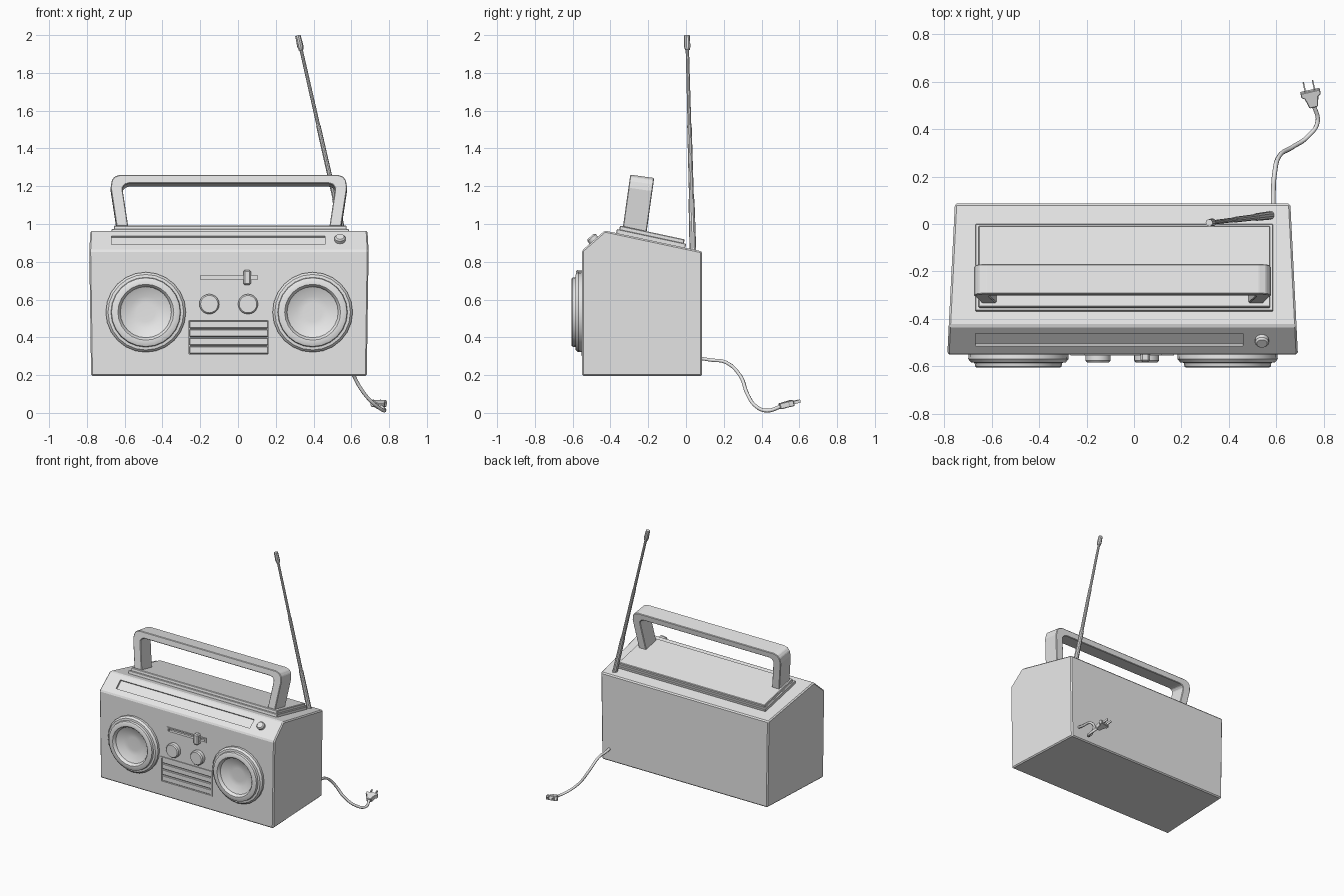
import bpy, bmesh, math
from mathutils import Matrix, Vector

if "Cube" in bpy.data.objects:
    bpy.data.objects.remove(bpy.data.objects["Cube"])

grey = bpy.data.materials.new("grey plastic")
grey.diffuse_color = (0.8, 0.8, 0.8, 1)
grey.use_nodes = True
grey.node_tree.nodes["Principled BSDF"].inputs["Base Color"].default_value = grey.diffuse_color
CX = -0.048            # middle of the case
FRONT = -0.55          # front panel
TILT = math.atan2(0.11, 0.515)             # fall of the top panel
SLOPE = Matrix.Rotation(math.atan2(0.105, 0.12) - math.pi / 2, 4, 'X')


def finish(bm, name, matrix=None, bevel=0, smooth=False, segments=1):
    bmesh.ops.recalc_face_normals(bm, faces=bm.faces[:])
    if bevel:
        edges = [e for e in bm.edges if e.calc_face_angle(0) > 0.3]
        bmesh.ops.bevel(bm, geom=edges, offset=bevel, segments=segments,
                        affect='EDGES', profile=0.5)
    if matrix:
        bm.transform(matrix)
    me = bpy.data.meshes.new(name)
    bm.to_mesh(me)
    bm.free()
    me.materials.append(grey)
    ob = bpy.data.objects.new(name, me)
    bpy.context.collection.objects.link(ob)
    bpy.context.view_layer.objects.active = ob
    if smooth:
        bpy.ops.object.select_all(action='DESELECT')
        ob.select_set(True)
        bpy.ops.object.shade_smooth_by_angle(angle=math.radians(35))
    return ob


def box(name, size, loc=(0, 0, 0), matrix=None, bevel=0):
    bm = bmesh.new()
    bmesh.ops.create_cube(bm, size=1)
    bm.transform(Matrix.Translation(loc) @ Matrix.Diagonal((*size, 1)))
    return finish(bm, name, matrix, bevel)


def lathe(name, profile, loc, axis, sides=24):
    """Revolve (radius, height) points around an axis starting at loc."""
    bm = bmesh.new()
    rings = []
    for r, h in profile:
        rings.append([bm.verts.new((r * math.cos(t), r * math.sin(t), h))
                      for t in (2 * math.pi * i / sides for i in range(sides))])
    for a, b in zip(rings, rings[1:]):
        for i in range(sides):
            j = (i + 1) % sides
            bm.faces.new((a[i], a[j], b[j], b[i]))
    bm.faces.new(rings[0])
    bm.faces.new(rings[-1])
    rot = Vector(axis).to_track_quat('Z', 'Y').to_matrix().to_4x4()
    return finish(bm, name, Matrix.Translation(loc) @ rot, smooth=True)


def prism(points, to_a, to_b):
    bm = bmesh.new()
    a = [bm.verts.new(to_a(*p)) for p in points]
    b = [bm.verts.new(to_b(*p)) for p in points]
    bm.faces.new(a)
    bm.faces.new(b)
    for i in range(len(a)):
        j = (i + 1) % len(a)
        bm.faces.new((a[i], a[j], b[j], b[i]))
    return bm


# Case: side profile, narrowing toward the back and bottom
def half_width(y, z):
    return (0.74 - 0.05 * (y - FRONT)) * (1 - 0.02 * max(0, 0.86 - z))


side = [(FRONT, 0.195), (FRONT, 0.86), (-0.43, 0.965), (0.086, 0.855), (0.086, 0.195)]
case = finish(prism(side, lambda y, z: (CX - half_width(y, z), y, z),
                    lambda y, z: (CX + half_width(y, z), y, z)), "case", bevel=0.008)

# Recesses for the dial window, slider slot and cassette door
facet = Matrix.Translation((0, -0.488, 0.914)) @ SLOPE.inverted()
facet = Matrix.Translation((0, -0.488, 0.914)) @ Matrix.Rotation(math.atan2(0.105, 0.12), 4, 'X')
cutters = [box("dial_cutter", (1.13, 0.07, 0.024), (-0.105, 0, 0), facet),
           box("slot_cutter", (0.30, 0.03, 0.02), (-0.048, FRONT, 0.717)),
           box("door_cutter", (0.42, 0.03, 0.18), (-0.05, FRONT, 0.40))]
for cutter in cutters:
    mod = case.modifiers.new("recess", 'BOOLEAN')
    mod.operation = 'DIFFERENCE'
    mod.solver = 'EXACT'
    mod.object = cutter
    bpy.context.view_layer.objects.active = case
    bpy.ops.object.modifier_apply(modifier=mod.name)
    bpy.data.objects.remove(cutter)


# Thin raised frames round the slot and the door
def frame(name, x0, x1, z0, z1, t):
    xm, zm = (x0 + x1) / 2, (z0 + z1) / 2
    for z in (z0 + t / 2, z1 - t / 2):
        box(name + "_rail", (x1 - x0, 0.012, t), (xm, FRONT, z))
    for x in (x0 + t / 2, x1 - t / 2):
        box(name + "_stile", (t, 0.012, z1 - z0 - 2 * t), (x, FRONT, zm))


frame("slot_frame", -0.212, 0.117, 0.698, 0.736, 0.009)
frame("door_frame", -0.268, 0.168, 0.303, 0.497, 0.009)
for i in range(4):
    box("door_slat", (0.416, 0.014, 0.039), (-0.05, FRONT + 0.008, 0.3325 + i * 0.045),
        bevel=0.003)
box("slider_knob", (0.04, 0.05, 0.08), (0.048, FRONT - 0.008, 0.717), bevel=0.008)

# Speakers: stepped rim with a concave cone
rim = [(0.21, -0.005), (0.212, 0.02), (0.20, 0.034), (0.185, 0.036), (0.182, 0.052),
       (0.176, 0.056), (0.148, 0.056), (0.14, 0.048), (0.135, 0.034), (0.085, 0.01),
       (0.05, 0.008), (0.01, 0.008)]
for x in (-0.488, 0.395):
    lathe("speaker", rim, (x, FRONT, 0.533), (0, -1, 0))

# Tuning knobs and power button
for x in (-0.152, 0.053):
    lathe("tuning_knob", [(0.053, -0.005), (0.053, 0.026), (0.046, 0.034)],
          (x, FRONT, 0.576), (0, -1, 0), 20)
lathe("power_button", [(0.029, -0.005), (0.029, 0.018), (0.022, 0.026)],
      (0.54, -0.488, 0.914), (0, -0.66, 0.75), 16)

# Stepped plate on the sloping top
top = Matrix.Translation((-0.041, -0.187, 0.913)) @ Matrix.Rotation(-TILT, 4, 'X')
box("top_plate_base", (1.256, 0.374, 0.05), (0, 0, -0.003), top, 0.003)
box("top_plate", (1.232, 0.35, 0.06), (0, 0, 0.013), top, 0.004)

# Carrying handle: closed arch outline, leaning back
HX = -0.0485
outer = [(0.592, -0.02), (0.626, 0.205), (0.62, 0.245), (0.605, 0.265), (0.575, 0.275)]
inner = [(0.53, 0.228), (0.55, 0.222), (0.562, 0.205), (0.56, 0.18), (0.53, -0.02)]
half = outer + inner
bm = bmesh.new()
n = len(outer)
rows = []
for y in (-0.064, 0.064):
    for line in (outer, inner[::-1]):
        pts = line + [(-x, z) for x, z in line[::-1]]
        rows.append([bm.verts.new((x, y, z)) for x, z in pts])
for a, b in ((0, 1), (1, 3), (3, 2), (2, 0)):
    for i in range(2 * n - 1):
        bm.faces.new((rows[a][i], rows[a][i + 1], rows[b][i + 1], rows[b][i]))
for i in (0, -1):
    bm.faces.new([rows[k][i] for k in (0, 1, 3, 2)])
finish(bm, "handle", Matrix.Translation((HX, -0.27, 0.98)) @
       Matrix.Rotation(math.radians(-8), 4, 'X'), bevel=0.004)

# Antenna: tapered rod with a thicker tip
foot, tip = Vector((0.58, 0.037, 0.84)), Vector((0.317, 0.005, 1.998))
length = (tip - foot).length
lathe("antenna", [(0.018, 0), (0.016, 0.3), (0.013, 0.3), (0.012, 0.7), (0.01, 0.7),
                  (0.009, length - 0.08), (0.013, length - 0.078),
                  (0.017, length - 0.06), (0.015, length)], foot, tip - foot, 10)

# Power cord along a smooth path
path = [(0.588, 0.07, 0.29), (0.588, 0.13, 0.28), (0.593, 0.21, 0.268), (0.612, 0.285, 0.20),
        (0.67, 0.325, 0.10), (0.735, 0.37, 0.035), (0.775, 0.43, 0.012), (0.758, 0.505, 0.035)]
cu = bpy.data.curves.new("power_cord", 'CURVE')
cu.dimensions = '3D'
cu.bevel_depth = 0.01
cu.bevel_resolution = 1
cu.resolution_u = 6
cu.use_fill_caps = True
sp = cu.splines.new('BEZIER')
sp.bezier_points.add(len(path) - 1)
for p, co in zip(sp.bezier_points, path):
    p.co = co
    p.handle_left_type = p.handle_right_type = 'AUTO'
cu.materials.append(grey)
bpy.context.collection.objects.link(bpy.data.objects.new("power_cord", cu))

# Plug: tapered grip, flat head and two prongs
aim = Vector((-0.018, 0.08, 0.022))
plug = Matrix.Translation((0.758, 0.495, 0.034)) @ aim.to_track_quat('Y', 'Z').to_matrix().to_4x4()
grip = [(-0.018, 0), (0.018, 0), (0.03, 0.045), (0.042, 0.05), (0.042, 0.072), (-0.042, 0.072),
        (-0.042, 0.05), (-0.03, 0.045)]
finish(prism(grip, lambda x, y: (x, y, -0.016), lambda x, y: (x, y, 0.016)),
       "plug", plug, bevel=0.003)
for x in (-0.02, 0.02):
    box("plug_prong", (0.006, 0.045, 0.016), (x, 0.09, 0), plug)
